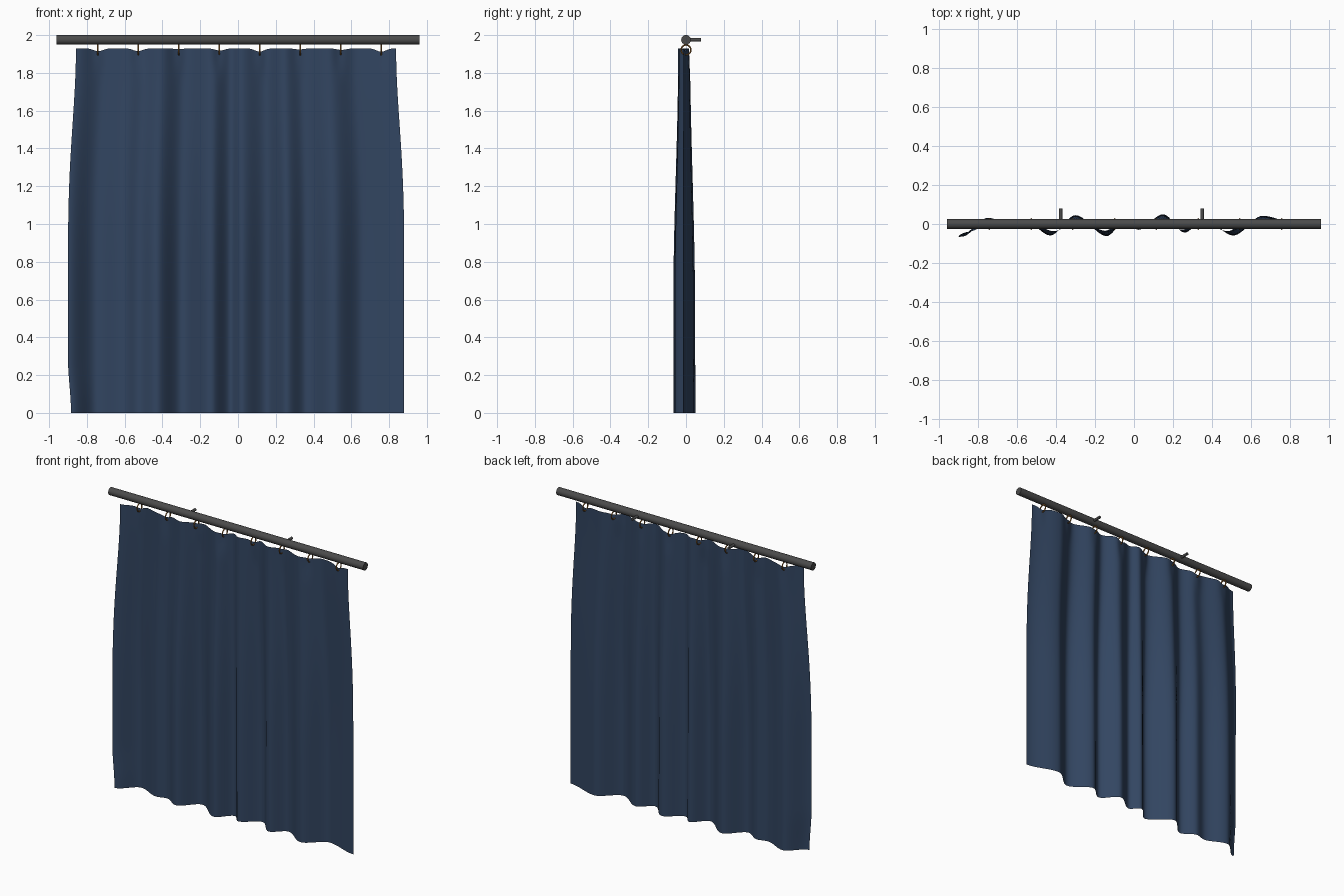
import bpy, math
from mathutils import Vector

if "Cube" in bpy.data.objects:
    bpy.data.objects.remove(bpy.data.objects["Cube"])


def material(name, rgb):
    m = bpy.data.materials.new(name)
    m.diffuse_color = (*rgb, 1)
    m.use_nodes = True
    m.node_tree.nodes["Principled BSDF"].inputs["Base Color"].default_value = m.diffuse_color
    return m


METAL = material("dark_metal", (0.07, 0.07, 0.07))
BRASS = material("brass", (0.35, 0.15, 0.03))
CLOTH = material("blue_cloth", (0.032, 0.06, 0.12))


def finish(name, mat):
    o = bpy.context.object
    o.name = name
    o.data.materials.append(mat)
    bpy.ops.object.shade_smooth_by_angle(angle=math.radians(40))
    return o


def cylinder(name, centre, radius, length, rot):
    bpy.ops.mesh.primitive_cylinder_add(vertices=24, radius=radius, depth=length,
                                        location=centre, rotation=rot)
    return finish(name, METAL)


# Rod with two wall pegs
cylinder("rod", (0, 0, 1.975), 0.0255, 1.92, (0, math.pi / 2, 0))
for i, x in enumerate((-0.377, 0.35)):
    cylinder(f"wall_peg_{i}", (x, 0.04, 1.975), 0.009, 0.08, (math.pi / 2, 0, 0))

# Rings between rod and cloth
RINGS = [-0.742 + 0.2143 * i for i in range(8)]
for i, x in enumerate(RINGS):
    bpy.ops.mesh.primitive_torus_add(major_segments=24, minor_segments=8,
                                     major_radius=0.026, minor_radius=0.004,
                                     location=(x, 0, 1.922),
                                     rotation=(0, math.pi / 2, 0))
    finish(f"ring_{i}", BRASS)

# Curtain: fold crests (x, y) blended smoothly, flattening towards the top
FOLDS = [(-0.90, -0.065), (-0.75, 0.032), (-0.60, -0.022), (-0.53, -0.005),
         (-0.43, -0.057), (-0.30, 0.045), (-0.14, -0.06), (-0.04, 0.024),
         (0.02, -0.028), (0.15, 0.05), (0.26, -0.042), (0.36, 0.027),
         (0.51, -0.057), (0.66, 0.042), (0.88, -0.015)]


def smooth(t):
    t = max(0.0, min(1.0, t))
    return t * t * (3 - 2 * t)


def fold(x):
    for (x0, y0), (x1, y1) in zip(FOLDS, FOLDS[1:]):
        if x <= x1:
            return y0 + (y1 - y0) * smooth((x - x0) / (x1 - x0))
    return FOLDS[-1][1]


def cloth_point(u, v):
    x = -0.90 + 1.78 * u
    h = 1 - (1 - v) ** 1 if v < 0 else v          # 0 hem, 1 top
    # sides pull in near the top, hem corner tucks in on the left
    pull = smooth((h - 0.35) / 0.65) ** 2
    px = x + pull * (0.042 * (1 - u) - 0.043 * u)
    px += 0.016 * (1 - smooth(h / 0.15)) * (1 - smooth(u / 0.1))
    amp = 1 - 0.45 * smooth((h - 0.3) / 0.7)
    y = fold(x) * amp - 0.006 * h
    # cloth top gathers slightly towards each ring
    near = max(math.exp(-((px - r) / 0.035) ** 2) for r in RINGS)
    dip = 0.018 * near * (0.6 + 0.4 * math.sin(px * 9 + 1))
    y *= 1 - 0.5 * near * smooth((h - 0.9) / 0.1)
    z = 0.005 + 1.925 * h - dip * smooth((h - 0.93) / 0.07)
    return Vector((px, y, z))


NU, NV = 160, 48
verts = [cloth_point(i / NU, j / NV) for j in range(NV + 1) for i in range(NU + 1)]
faces = []
for j in range(NV):
    for i in range(NU):
        a = j * (NU + 1) + i
        faces.append((a, a + 1, a + NU + 2, a + NU + 1))
mesh = bpy.data.meshes.new("curtain")
mesh.from_pydata(verts, [], faces)
for v in mesh.vertices:
    v.co.z = max(0.0, v.co.z - 0.005 * (1 - v.co.z / 2))
curtain = bpy.data.objects.new("curtain", mesh)
bpy.context.collection.objects.link(curtain)
bpy.ops.object.select_all(action='DESELECT')
curtain.select_set(True)
bpy.context.view_layer.objects.active = curtain
finish("curtain", CLOTH)
